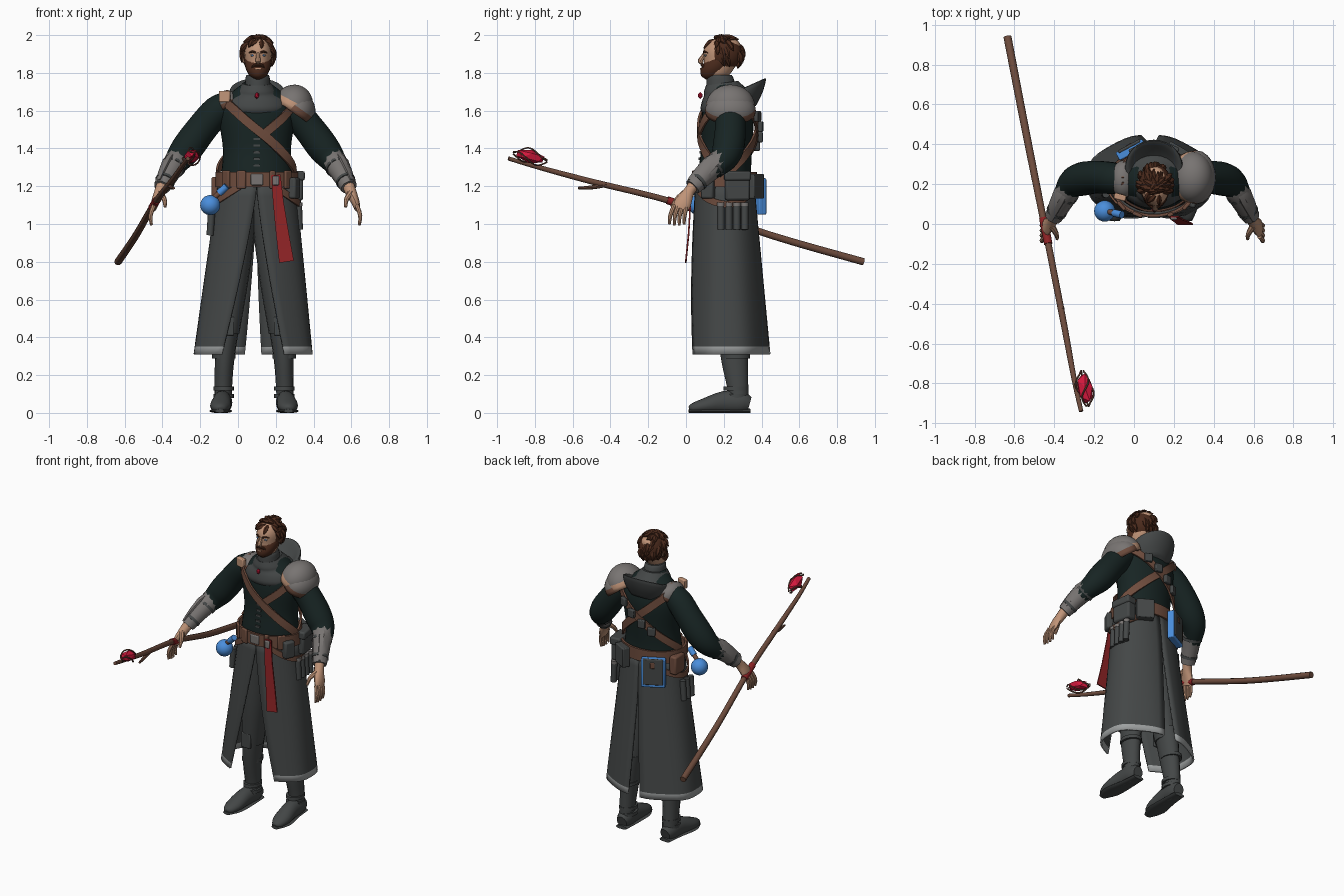
import bpy, bmesh, math, random
from mathutils import Vector, Matrix

if "Cube" in bpy.data.objects:
    bpy.data.objects.remove(bpy.data.objects["Cube"])
random.seed(4)
rad = math.radians

def lin(h):
    c = [((h >> s) & 255) / 255 for s in (16, 8, 0)]
    return [(x / 12.92 if x < .04 else ((x + .055) / 1.055) ** 2.4) for x in c] + [1]

M = {}
for nm, h in dict(skin=0xC09478, hair=0x4A2A1C, dark_shirt=0x172423, coat_grey=0x444747, metal=0x787472, leather=0x6E4C3D,
                  red_cloth=0x8E2325, crystal_red=0xD2183C, blue=0x4A8EDC, pale_trim=0x9DA0A0).items():
    M[nm] = bpy.data.materials.new(nm)
    M[nm].diffuse_color = lin(h)

def finish(name, verts, faces, mats, rule=None, angle=40):
    me = bpy.data.meshes.new(name)
    me.from_pydata([tuple(v) for v in verts], [], faces)
    bm = bmesh.new(); bm.from_mesh(me)
    bmesh.ops.recalc_face_normals(bm, faces=bm.faces)
    bm.to_mesh(me); bm.free()
    for m in ([mats] if isinstance(mats, str) else mats):
        me.materials.append(M[m])
    if rule:
        for p in me.polygons:
            p.material_index = rule(p.center)
    me.shade_smooth()
    me.set_sharp_from_angle(angle=rad(angle))
    ob = bpy.data.objects.new(name, me)
    bpy.context.collection.objects.link(ob)
    return ob

def spline(P, k):
    out = []
    for i in range(len(P) - 1):
        a, b, c, d = P[max(i - 1, 0)], P[i], P[i + 1], P[min(i + 2, len(P) - 1)]
        for j in range(k):
            t = j / k
            out.append([.5 * (2*q + (r - p)*t + (2*p - 5*q + 4*r - s)*t*t + (3*q - p - 3*r + s)*t**3)
                        for p, q, r, s in zip(a, b, c, d)])
    return out + [list(P[-1])]

def tube(name, pts, mat, n=14, k=3, level=False, tilt=0, ref=(0, 1, 0), rule=None):
    """Loft of elliptical rings (x, y, z, r1[, r2]) along a path."""
    P = spline([tuple(p) + ((p[3],) if len(p) == 4 else ()) for p in pts], k)
    V = []
    for i, p in enumerate(P):
        c = Vector(p[:3])
        t = Vector((0, 0, 1)) if level else (Vector(P[min(i + 1, len(P) - 1)][:3]) - Vector(P[max(i - 1, 0)][:3])).normalized()
        u = t.cross(Vector(ref)).normalized(); v = u.cross(t)
        for j in range(n):
            a = 2 * math.pi * j / n
            q = c + u * max(p[3], .001) * math.cos(a) + v * max(p[4], .001) * math.sin(a)
            q.z = max(q.z + tilt * (q.y - c.y), 0)
            V.append(q)
    m = len(P)
    F = [(i*n + j, i*n + (j + 1) % n, (i + 1)*n + (j + 1) % n, (i + 1)*n + j) for i in range(m - 1) for j in range(n)]
    F += [tuple(range(n)), tuple(range((m - 1)*n, m*n))]
    return finish(name, V, F, mat, rule)

def box(name, loc, size, mat, ang=0, bev=.006):
    bm = bmesh.new()
    bmesh.ops.create_cube(bm, size=1)
    V = [Vector(c * s for c, s in zip(v.co, size)) for v in bm.verts]
    F = [[v.index for v in f.verts] for f in bm.faces]
    bm.free()
    ob = finish(name, V, F, mat)
    ob.location = loc; ob.rotation_euler.z = rad(ang)
    if bev:
        b = ob.modifiers.new("bevel", "BEVEL"); b.width = bev; b.segments = 2
    return ob

def ball(name, c, r, mat, keep=None, rot=0, sub=None, rule=None, angle=40):
    bm = bmesh.new()
    if sub: bmesh.ops.create_icosphere(bm, subdivisions=sub, radius=1)
    else: bmesh.ops.create_uvsphere(bm, u_segments=24, v_segments=16, radius=1)
    if keep: bmesh.ops.delete(bm, geom=[f for f in bm.faces if not keep(f.calc_center_median())], context="FACES")
    bm.verts.index_update()
    V = [Vector(a * b for a, b in zip(v.co, r)) for v in bm.verts]
    F = [[v.index for v in f.verts] for f in bm.faces]
    bm.free()
    ob = finish(name, V, F, mat, rule, angle)
    ob.location = c; ob.rotation_euler.y = rad(rot)
    return ob

def ribbon(name, C, N, W, t, mat):
    V = []
    for i, c in enumerate(C):
        d = (C[min(i + 1, len(C) - 1)] - C[max(i - 1, 0)]).normalized()
        s = d.cross(N[i]).normalized() * W[i] / 2
        V += [c - s, c + s, c + s + N[i] * t, c - s + N[i] * t]
    F = [(i*4 + j, i*4 + (j + 1) % 4, i*4 + 4 + (j + 1) % 4, i*4 + 4 + j) for i in range(len(C) - 1) for j in range(4)]
    return finish(name, V, F + [(0, 1, 2, 3), tuple(range(len(V) - 4, len(V)))], mat)

# body outline used for torso, straps and belts: x, y, z, rx, ry
BODY = [(.085, .215, .95, .235, .165), (.1, .205, 1.18, .2, .148), (.1, .205, 1.28, .187, .14), (.1, .215, 1.4, .18, .135),
        (.1, .22, 1.55, .2, .138), (.1, .22, 1.63, .195, .125), (.1, .22, 1.7, .13, .1), (.1, .2, 1.75, .065, .07)]

def surf(a, z, off=0):
    i = max(j for j in range(len(BODY) - 1) if BODY[j][2] <= z or j == 0)
    A, B = BODY[i], BODY[i + 1]
    f = (z - A[2]) / (B[2] - A[2])
    cx, cy, _, rx, ry = [p + (q - p) * f for p, q in zip(A, B)]
    s, c = math.sin(rad(a)), -math.cos(rad(a))
    return Vector((cx + (rx + off) * s, cy + (ry + off) * c, z)), Vector((s / rx, c / ry, 0)).normalized()

def wrap(name, path, w, t, mat, off=.004):
    S = [surf(a, z, off) for a, z in spline(path, 8)]
    return ribbon(name, [p for p, _ in S], [n for _, n in S], [w] * len(S), t, mat)

def pouch(name, a, z, size, mat, off=.02):
    p, _ = surf(a, z, off + size[1] / 2)
    return box(name, p, size, mat, a)

tube("torso", BODY[1:], "dark_shirt", 32, 4, level=True)
for i in range(5):
    p, _ = surf(0, 1.31 + i * .035, .002)
    box("shirt_clasp", p, (.035, .008, .012), "coat_grey", 0, 0)

# long split coat with pale hem
for s in (-1, 1):
    V, F, n = [], [], 18
    zs = [1.22 - .87 * i / 12 for i in range(13)] + [.31]
    for z in zs:
        t = (1.22 - z) / .91
        g, b = 32 * max(0, t - .05) / .95, 8 * max(0, t - .2) / .8
        for j in range(n + 1):
            a = rad(g + (180 - b - g) * j / n)
            w = 1 + .018 * t * math.sin(7 * a)
            V.append((.1 - .02*t + s * (.2 + .115*t) * math.sin(a) * w, .205 + .017*t - (.15 + .068*t) * math.cos(a) * w, z))
    for i in range(13):
        F += [(i*19 + j, i*19 + j + 1, i*19 + j + 20, i*19 + j + 19) for j in range(n)]
    ob = finish("coat_skirt", V, F, ["coat_grey", "pale_trim"], lambda c: int(c.z < .35))
    so = ob.modifiers.new("thickness", "SOLIDIFY"); so.thickness = .012; so.offset = 0

for s in (-1, 1):
    X = lambda o, c=.085: c + s * o
    # trousers, boots
    tube("trouser_leg", [(X(.07), .205, 1.16, .1, .11), (X(.085), .21, .95, .088, .1), (X(.11), .22, .7, .08, .09),
                         (X(.14), .24, .42, .062, .075)], "coat_grey", 16, 4, level=True)
    tube("boot_shaft", [(X(.135), .245, .49, .066, .08), (X(.148), .25, .38, .058, .078), (X(.158), .26, .25, .05, .068),
                        (X(.163), .275, .12, .046, .055), (X(.165), .275, .04, .046, .055)], "coat_grey", 16, 4, level=True)
    tube("boot_foot", [(X(.163), .335, .045, .035, .04), (X(.165), .29, .055, .05, .06), (X(.17), .2, .055, .05, .06),
                       (X(.178), .1, .038, .055, .04), (X(.182), .035, .025, .035, .025), (X(.182), .018, .02, .012, .012)],
         "coat_grey", 16, 3, ref=(0, 0, 1))
    tube("boot_sole", [(X(.163), .34, .01, .04, .012), (X(.166), .22, .01, .05, .012), (X(.178), .1, .01, .06, .012),
                       (X(.182), .015, .01, .025, .01)], "coat_grey", 12, 3, ref=(0, 0, 1))
    for z, r in ((.3, .062), (.13, .054), (.09, .054)):
        tube("boot_strap", [(X(.16), .265, z - .011, r, r + .012), (X(.16), .265, z + .011, r, r + .012)], "coat_grey", 16, 1, level=True)
    box("knee_guard", (X(.14), .165, .46), (.07, .02, .1), "coat_grey")
    # arms
    A = lambda o: .092 + s * o
    tube("sleeve", [(A(.13), .225, 1.635, .07), (A(.2), .23, 1.6, .08), (A(.28), .235, 1.51, .082), (A(.355), .225, 1.41, .084),
                    (A(.405), .2, 1.345, .072), (A(.45), .13, 1.28, .05)], "dark_shirt", 18, 4)
    tube("bracer", [(A(.4), .215, 1.355, .05), (A(.41), .195, 1.345, .066), (A(.455), .11, 1.27, .056), (A(.495), .035, 1.195, .045)],
         "metal", 10, 2)
    tube("bracer_plate", [(A(.425), .215, 1.38, .012, .03), (A(.465), .14, 1.325, .03, .05), (A(.515), .04, 1.215, .016, .04)], "metal", 8, 2)
    for q in ((.43, .155, 1.307, .064), (.475, .073, 1.233, .053)):
        tube("bracer_strap", [(A(q[0]), q[1], q[2], q[3]), (A(q[0] + .006), q[1] - .012, q[2] - .011, q[3])], "coat_grey", 12, 1)
    # hands
    tube("palm", [(A(.49), .045, 1.21, .032), (A(.505), .015, 1.17, .03), (A(.53), -.015, 1.115, .022, .045), (A(.54), -.03, 1.08, .015, .04)],
         "skin", 12, 3)
    for i in range(4):
        tube("finger", [(A(.537), -.062 + .022*i, 1.1, .012), (A(.555), -.083 + .025*i, 1.045, .011),
                        (A(.55), -.088 + .026*i, .99 + .006 * abs(i - 1.5), .007)], "skin", 8, 3)
    tube("thumb", [(A(.505), -.01, 1.165, .017), (A(.482), -.05, 1.13, .013), (A(.478), -.075, 1.09, .008)], "skin", 8, 3)

# head, face, beard
H = .106
tube("head", [(H, .16, 1.77, .035, .05), (H, .165, 1.8, .055, .073), (H, .185, 1.86, .068, .09), (H, .19, 1.92, .071, .097),
              (H, .2, 1.965, .055, .08), (H, .2, 1.985, .02, .03)], "skin", 24, 4, level=True)
tube("nose", [(H, .1, 1.905, .009), (H, .086, 1.88, .012), (H, .076, 1.862, .014), (H, .09, 1.852, .009)], "skin", 8, 3)
tube("beard", [(H, .135, 1.766, .018, .03), (H, .14, 1.785, .045, .06), (H, .155, 1.82, .064, .077), (H, .182, 1.86, .073, .082),
               (H, .2, 1.89, .073, .07)], "hair", 20, 3, level=True)
box("mouth", (H, .078, 1.822), (.03, .006, .007), "skin", 0, .001)
for s in (-1, 1):
    tube("moustache", [(H, .084, 1.843, .008), (H + s*.02, .088, 1.84, .008), (H + s*.038, .103, 1.822, .004)], "hair", 8, 3)
    tube("eyebrow", [(H + s*.012, .093, 1.907, .005), (H + s*.03, .098, 1.913, .006), (H + s*.048, .115, 1.906, .003)], "hair", 6, 2)
    ball("eye", (H + s*.029, .105, 1.893), (.013, .006, .006), "pale_trim")
    ball("iris", (H + s*.029, .101, 1.893), (.005, .004, .005), "blue")
    ball("ear", (H + s*.073, .195, 1.88), (.012, .02, .03), "skin")
# hair cap and tufts
ball("hair_cap", (H, .2, 1.9), (.083, .098, .092), "hair", keep=lambda c: (c.y > -.45 or c.z > .55) and c.z > -.75)
for i in range(75):
    a, e = random.uniform(0, 2 * math.pi), random.uniform(-.5, 1.4)
    d = Vector((math.cos(e) * math.sin(a), -math.cos(e) * math.cos(a), math.sin(e)))
    if d.y < -.35 and d.z < .5:
        continue
    f = Vector((random.uniform(-.4, .4), .25, -.9)); f = (f - d * f.dot(d)).normalized()
    R = lambda v: Vector((v.x * .083, v.y * .098, v.z * .09)) + Vector((H, .2, 1.902))
    P = [R(d * .9 - f * .2), R(d * 1.0 + f * .12), R(d * 1.06 + f * .48)]
    if P[2].y < .12 and P[2].z < 1.92:
        continue
    tube("hair_tuft", [(*p[:2], min(p.z, 1.99), r) for p, r in zip(P, (.012, .016, .002))], "hair", 6, 3, ref=d.cross(f))

# collar, cowl and hood
tube("neck_collar", [(.104, .19, 1.66, .08, .085), (.104, .185, 1.73, .068, .078), (.104, .18, 1.775, .064, .07), (.104, .18, 1.79, .058, .06)],
     "coat_grey", 24, 3, level=True)
tube("cowl", [(.1, .215, 1.6, .165, .125), (.1, .215, 1.63, .175, .138), (.1, .215, 1.67, .155, .13), (.1, .21, 1.695, .115, .115),
              (.1, .2, 1.715, .1, .105), (.1, .19, 1.745, .075, .085)], "coat_grey", 28, 3, level=True, tilt=.15)
tube("hood", [(.1, .27, 1.58, .1, .1), (.1, .28, 1.64, .135, .125), (.1, .285, 1.7, .145, .138), (.1, .285, 1.71, .125, .125),
              (.1, .275, 1.67, .09, .09), (.1, .265, 1.64, .05, .05)], "coat_grey", 28, 3, level=True, tilt=.45)
ball("collar_gem", (.1, .075, 1.68), (.013, .013, .018), "crystal_red", sub=1, angle=10)

# shoulder armour
def dome(name, c, r, rot, mats):
    ob = ball(name, c, r, mats, lambda q: q.z > -.1, rot, rule=lambda q: int(q.z < .2 * r[2]))
    so = ob.modifiers.new("thickness", "SOLIDIFY"); so.thickness = .01
dome("shoulder_plate", (.29, .235, 1.625), (.105, .13, .115), 28, ["metal", "skin"])
dome("shoulder_plate_lower", (.31, .235, 1.6), (.1, .135, .1), 35, ["metal", "leather"])
dome("shoulder_pad", (-.05, .225, 1.635), (.065, .095, .075), -25, ["metal", "leather"])
box("shoulder_buckle", (-.07, .135, 1.675), (.06, .03, .06), "skin", -15)

# crossed straps, belts and bandolier pouches
for s in (-1, 1):
    wrap("long_strap", [(-90, 1.69), (-90 + s*45, 1.63), (-90 + s*90, 1.5), (-90 + s*135, 1.375), (-90 + s*176, 1.27)], .048, .012, "leather", .01)
wrap("front_strap", [(95, 1.68), (55, 1.6), (12, 1.48)], .045, .01, "leather", .008)
wrap("back_strap", [(95, 1.68), (140, 1.6), (180, 1.49), (225, 1.37), (266, 1.27)], .045, .012, "leather", .016)
for a, z in ((155, 1.57), (172, 1.515), (190, 1.46), (207, 1.415)):
    pouch("strap_pouch", a, z, (.05, .025, .055), "coat_grey", .028)
wrap("belt", [(a, 1.235) for a in range(0, 361, 45)], .08, .014, "leather", .012)
for s in (-1, 1):
    wrap("hip_strap", [(s*25, 1.2), (s*60, 1.13), (s*95, 1.105), (s*130, 1.14), (s*160, 1.2)], .035, .01, "leather", .016)
pouch("belt_buckle", 0, 1.235, (.065, .012, .06), "metal", .02)
for a, w in ((-22, .05), (-48, .055), (22, .03), (48, .05)):
    pouch("belt_loop", a, 1.235, (w, .018, .095), "leather", .018)

# side pouches, vials and book
box("side_pouch", (.303, .27, 1.2), (.07, .13, .15), "coat_grey", 8, .012)
box("side_pouch_flap", (.308, .27, 1.255), (.075, .14, .05), "coat_grey", 8, .01)
box("hip_pouch", (.29, .12, 1.19), (.06, .07, .11), "coat_grey", -25, .01)
for i in range(4):
    tube("vial", [(.325, .185 + .042*i, .97, .019), (.32, .185 + .042*i, 1.105, .019)], "coat_grey", 12, 1)
    tube("vial_cap", [(.32, .185 + .042*i, 1.095, .021), (.32, .185 + .042*i, 1.115, .021)], "metal", 12, 1)
for i in range(3):
    tube("left_vial", [(-.148, .15 + .042*i, .94, .019), (-.14, .15 + .042*i, 1.07, .019)], "coat_grey", 12, 1)
box("left_pouch", (-.115, .26, 1.19), (.05, .1, .12), "leather", 0, .01)
pouch("back_pouch", 150, 1.2, (.11, .05, .13), "coat_grey", .015)
pouch("book_cover", -152, 1.145, (.15, .045, .19), "blue", .015)
pouch("book_front", -152, 1.155, (.125, .016, .175), "coat_grey", .05)
pouch("book_clasp", -152, 1.2, (.03, .01, .04), "leather", .065)
ball("blue_flask", (-.147, .065, 1.1), (.053, .053, .053), "blue")
tube("flask_neck", [(-.13, .062, 1.135, .014), (-.098, .055, 1.165, .014)], "leather", 12, 1)
tube("flask_top", [(-.1, .055, 1.163, .019), (-.06, .046, 1.2, .019)], "blue", 12, 1)

# hanging red cloth
C = [Vector(p) for p in ((.2, .04, 1.26), (.213, .028, 1.12), (.235, .018, .95), (.257, .003, .8))]
ribbon("red_sash", C, [Vector((0, -1, 0))] * 4, [.05, .056, .068, .078], .008, "red_cloth")
box("sash_buckle", (.2, .028, 1.23), (.035, .015, .05), "metal")

# staff with branch, grip and caged crystal
tube("staff", [(-.635, .94, .8, .02), (-.54, .45, .94, .019), (-.44, -.05, 1.112, .017), (-.352, -.5, 1.225, .016),
               (-.3, -.78, 1.3, .013), (-.265, -.94, 1.347, .011)], "leather", 10, 4, ref=(0, 0, 1))
tube("staff_branch", [(-.362, -.42, 1.21, .013), (-.355, -.49, 1.195, .011), (-.34, -.57, 1.19, .007)], "leather", 8, 3, ref=(0, 0, 1))
tube("staff_grip", [(-.455, .03, 1.086, .021), (-.43, -.1, 1.126, .021)], "red_cloth", 12, 1, ref=(0, 0, 1))
g = ball("staff_crystal", (-.245, -.825, 1.358), (.042, .085, .036), "crystal_red", sub=1, angle=5)
g.rotation_euler = (rad(-14), 0, rad(10))
for i in range(3):
    P = []
    for j in range(9):
        t = j / 8
        a = i * 2.1 + t * 3
        r = .006 + .04 * math.sin(math.pi * t)
        P.append((-.262 + .03*t + r * math.cos(a), -.735 - .18*t, 1.333 + .045*t + r * math.sin(a), .0045))
    tube("crystal_vine", P, "leather", 6, 2, ref=(0, 0, 1))

for m in bpy.data.materials:
    if m.users and not m.is_grease_pencil:
        m.use_nodes = True
        m.node_tree.nodes["Principled BSDF"].inputs["Base Color"].default_value = m.diffuse_color
